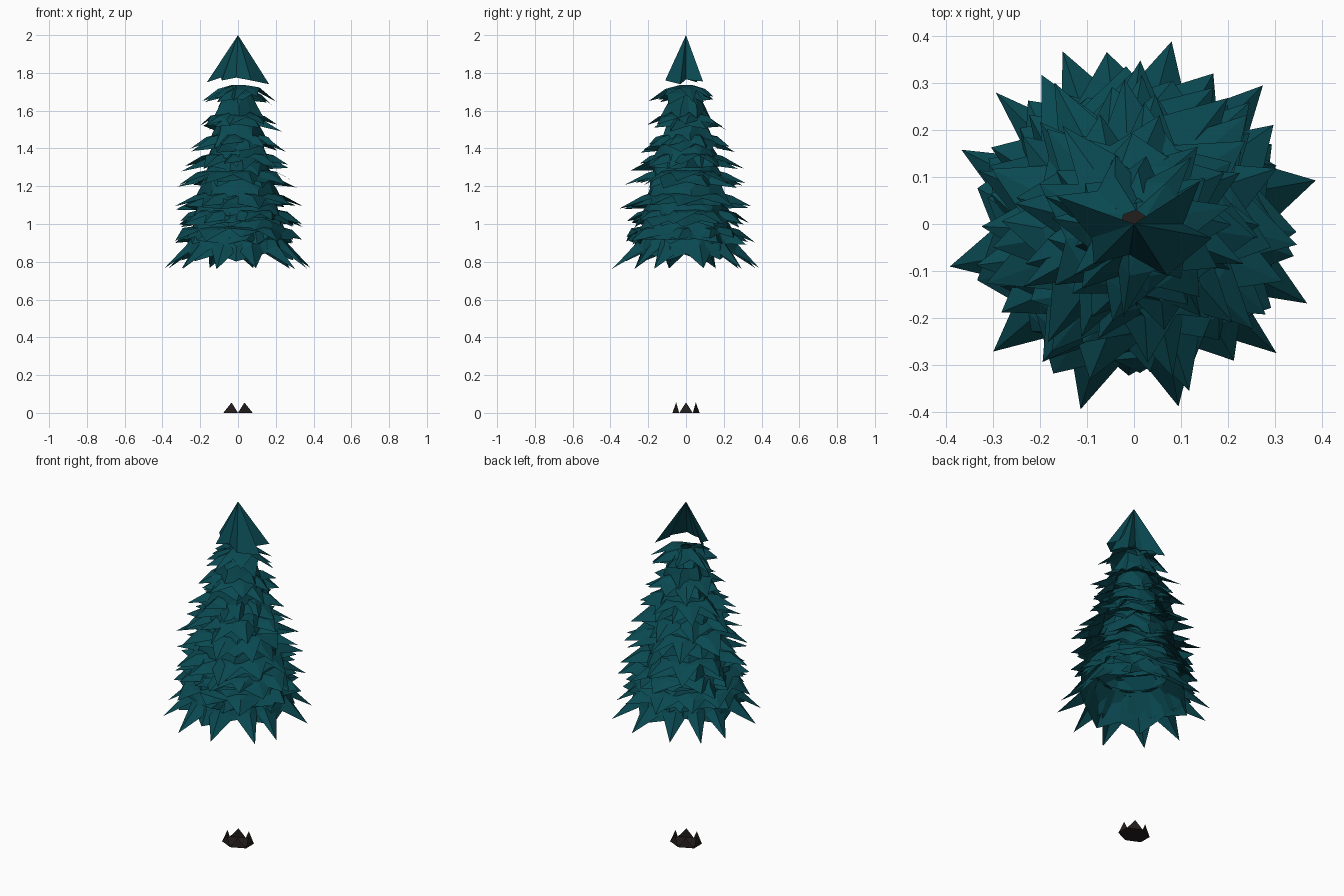
import bpy, bmesh, math, random
from math import cos, sin, radians, pi

if "Cube" in bpy.data.objects:
    bpy.data.objects.remove(bpy.data.objects["Cube"])

random.seed(11)


def material(name, rgb):
    m = bpy.data.materials.new(name)
    m.diffuse_color = (*rgb, 1)
    m.use_nodes = True
    m.node_tree.nodes["Principled BSDF"].inputs["Base Color"].default_value = m.diffuse_color
    return m


TEAL = material("teal needles", (0.003, 0.066, 0.083))
BARK = material("dark bark", (0.017, 0.013, 0.012))


def finish(bm, name, mat):
    me = bpy.data.meshes.new(name)
    bm.to_mesh(me)
    bm.free()
    me.materials.append(mat)
    ob = bpy.data.objects.new(name, me)
    bpy.context.collection.objects.link(ob)
    return ob


def polar(bm, r, a, z):
    return bm.verts.new((r * cos(a), r * sin(a), z))


def spread(n, wobble=0.25):
    start = random.uniform(0, 2 * pi)
    return [start + (i + random.uniform(-wobble, wobble)) * 2 * pi / n for i in range(n)]


def skirt(bm, angles, top, notch, mid, tip, jitter):
    """Folded ring of pointed fronds; each station is (radius, z)."""
    n = len(angles)
    tops, notches, mids, tips = [], [], [], []
    for i, a in enumerate(angles):
        prev = angles[i - 1] - (2 * pi if i == 0 else 0)
        b = (a + prev) / 2
        k = random.uniform(-jitter, jitter)
        tops.append(polar(bm, top[0], b, top[1]))
        notches.append(polar(bm, notch[0] + k * .3, b, notch[1] + k * .4))
        k = random.uniform(-jitter, 0)
        mids.append(polar(bm, mid[0], a, mid[1]))
        tips.append(polar(bm, tip[0] + k, a + k * 2, tip[1] - k * .5))
    for i in range(n):
        j = (i + 1) % n
        for f in ((tops[i], notches[i], mids[i]), (tops[i], mids[i], tops[j]),
                  (tops[j], mids[i], notches[j]), (notches[i], tips[i], mids[i]),
                  (mids[i], tips[i], notches[j])):
            bm.faces.new(f)


def body(z):
    return 0.08 + 0.235 * (1.73 - z)


# Foliage tiers: two layers of flared fronds over a tall steep skirt
tiers = [(1.645, .21), (1.50, .26), (1.39, .275), (1.29, .315), (1.20, .35),
         (1.08, .375), (0.99, .365), (0.90, .375)]
for i, (z, r) in enumerate(tiers):
    R = body(z)
    bm = bmesh.new()
    skirt(bm, spread(7 + i // 2), (max(R - .07, .025), z + .092), (R, z + .055),
          (R + .01, z + .07), (r, z), .06)
    skirt(bm, spread(7 + i // 2), (max(R - .05, .03), z + .075), (R + .01, z + .02),
          (R + .015, z + .045), (r - .01, z - .012), .07)
    low = max(z - .1, .79)
    skirt(bm, spread(6), (max(R - .05, .03), z + .085), (R, low + .05),
          (R + .005, low + .08), (R + .05, low), .03)
    finish(bm, "foliage_tier_%d" % (i + 1), TEAL)

# Lowest tier with the widest fronds
bm = bmesh.new()
low_angles = [radians(d) for d in (15, 48, 80, 114, 137, 158, 194, 223, 254, 285, 318, 336)]
skirt(bm, low_angles, (.2, 1.0), (.265, .865), (.28, .89), (.41, .76), .015)
finish(bm, "lowest_foliage", TEAL)

# Pointed crown, open underneath and at the back
bm = bmesh.new()
apex = bm.verts.new((0, 0, 2))
rim = [(-.165, .06, 1.75), (-.09, -.03, 1.775), (-.085, -.085, 1.76), (-.01, -.065, 1.775),
       (.07, -.11, 1.76), (.165, -.03, 1.74), (.105, .0, 1.765), (.14, .09, 1.755)]
ring = [bm.verts.new(p) for p in rim]
for a, b in zip(ring, ring[1:]):
    bm.faces.new((apex, a, b))
finish(bm, "crown", TEAL)

# Splintered hexagonal stump: base plate and one splinter per side
bm = bmesh.new()
corners = [bm.verts.new((.09 * cos(radians(30 + 60 * i)), .072 * sin(radians(30 + 60 * i)), 0))
           for i in range(6)]
bm.faces.new(corners[::-1])
for i in range(6):
    a = radians(60 + 60 * i)
    tip = bm.verts.new((.068 * cos(a), .06 * sin(a), .055))
    bm.faces.new((corners[i], corners[(i + 1) % 6], tip))
finish(bm, "stump", BARK)
